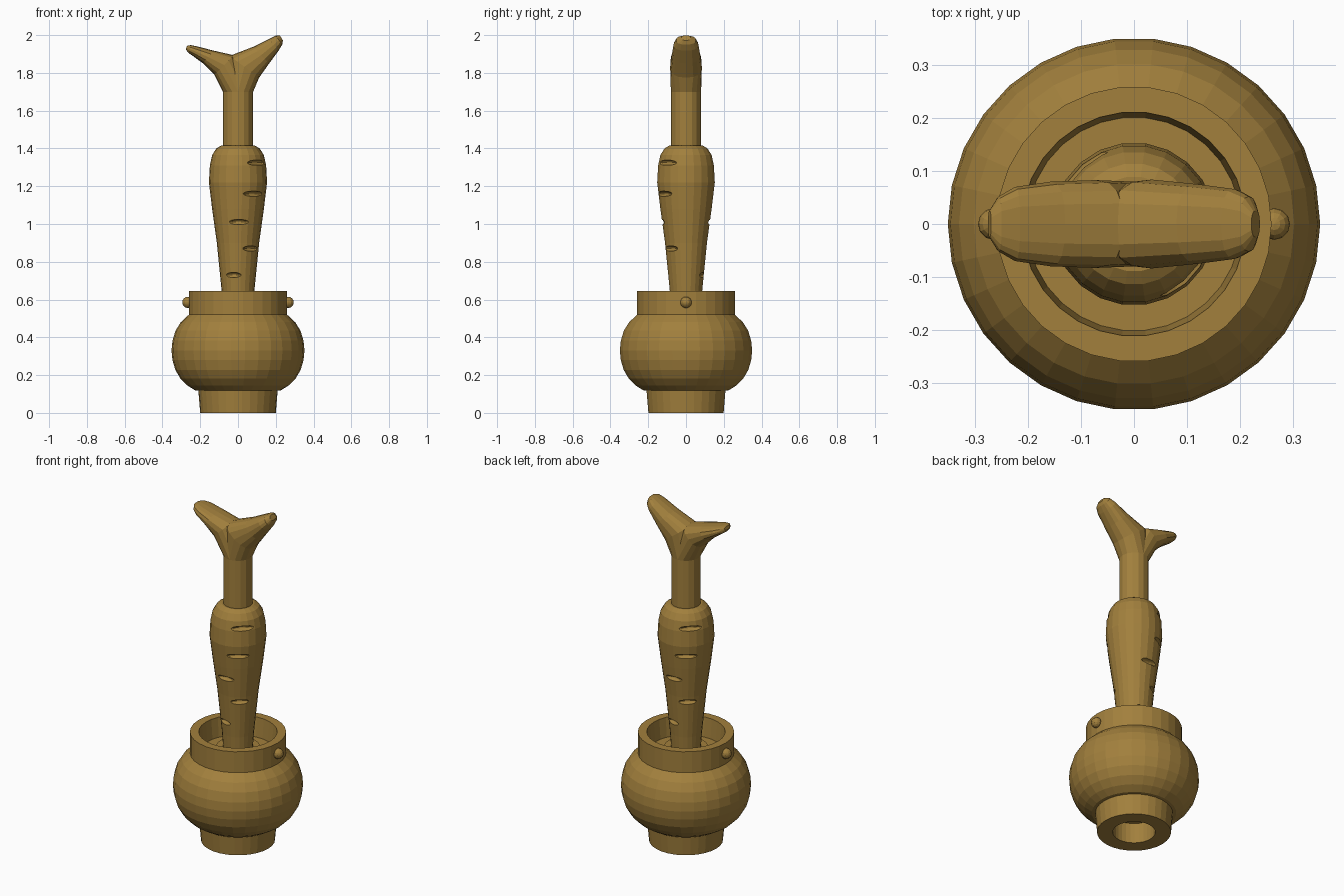
import bpy, bmesh
from math import sin, cos, pi, radians, copysign
from mathutils import Matrix, Vector

cube = bpy.data.objects.get("Cube")
if cube:
    bpy.data.objects.remove(cube, do_unlink=True)

# Single bronze colour
COLOR = (0.36, 0.215, 0.046, 1)
bronze = bpy.data.materials.new("bronze")
bronze.use_nodes = True
bronze.diffuse_color = COLOR
shader = bronze.node_tree.nodes["Principled BSDF"]
shader.inputs["Base Color"].default_value = COLOR
shader.inputs["Roughness"].default_value = 0.6


def finish(bm, name):
    bmesh.ops.recalc_face_normals(bm, faces=bm.faces)
    mesh = bpy.data.meshes.new(name)
    bm.to_mesh(mesh)
    bm.free()
    mesh.materials.append(bronze)
    obj = bpy.data.objects.new(name, mesh)
    bpy.context.collection.objects.link(obj)
    return obj


def loft(name, rings):
    """Skin rings of points and cap both ends."""
    bm = bmesh.new()
    loops = [[bm.verts.new(p) for p in ring] for ring in rings]
    n = len(loops[0])
    for a, b in zip(loops, loops[1:]):
        for i in range(n):
            j = (i + 1) % n
            bm.faces.new((a[i], a[j], b[j], b[i]))
    bm.faces.new(loops[0])
    bm.faces.new(loops[-1])
    return finish(bm, name)


def lathe(name, profile, sides):
    return loft(name, [[(r * cos(2 * pi * i / sides), r * sin(2 * pi * i / sides), z)
                        for i in range(sides)] for r, z in profile])


def ellipsoid(bm, matrix, u=12, v=8):
    bmesh.ops.create_uvsphere(bm, u_segments=u, v_segments=v, radius=1, matrix=matrix)


# Pot: recessed foot, round belly, collar and shallow inner floor
lathe("pot", [(0.115, 0.12), (0.115, 0), (0.2, 0), (0.21, 0.118), (0.228, 0.12),
              (0.268, 0.145), (0.305, 0.182), (0.332, 0.228), (0.347, 0.28),
              (0.352, 0.33), (0.347, 0.382), (0.331, 0.435), (0.303, 0.48),
              (0.26, 0.52), (0.26, 0.645), (0.212, 0.645), (0.202, 0.53)], 30)

# Low socket ring round the root
lathe("socket_ring", [(0.09, 0.525), (0.118, 0.525), (0.118, 0.56), (0.09, 0.56)], 24)

# Collar knobs
for side, label in ((1, "left"), (-1, "right")):
    bm = bmesh.new()
    ellipsoid(bm, Matrix.Translation((side * 0.265, 0, 0.585)) @ Matrix.Scale(0.03, 4))
    finish(bm, label + "_knob")

# Tapered root
ROOT = [(0.078, 0.52), (0.087, 0.65), (0.112, 0.9), (0.137, 1.08), (0.154, 1.22),
        (0.149, 1.31), (0.137, 1.365), (0.115, 1.4), (0.09, 1.415)]
root = lathe("carrot_root", ROOT, 22)


def root_radius(z):
    for (r0, z0), (r1, z1) in zip(ROOT, ROOT[1:]):
        if z0 <= z <= z1:
            return r0 + (r1 - r0) * (z - z0) / (z1 - z0)


# Creases cut into the root, repeated on the opposite side
bm = bmesh.new()
for angle, z, width in ((-45, 1.325, 0.085), (-55, 1.16, 0.08), (-88, 1.01, 0.06),
                        (-50, 0.87, 0.06), (-105, 0.73, 0.045)):
    for turn in (0, 180):
        ellipsoid(bm, Matrix.Rotation(radians(angle + turn), 4, 'Z')
                  @ Matrix.Translation((root_radius(z), 0, z))
                  @ Matrix.Diagonal((0.022, width, 0.014, 1)), 14, 8)
cutter = finish(bm, "crease_cutter")
cutter.hide_render = True
mod = root.modifiers.new("creases", 'BOOLEAN')
mod.operation = 'DIFFERENCE'
mod.solver = 'EXACT'
mod.object = cutter
carved = bpy.data.meshes.new_from_object(
    root.evaluated_get(bpy.context.evaluated_depsgraph_get()))
root.modifiers.clear()
root.data = carved
bpy.data.objects.remove(cutter, do_unlink=True)

# Stem
lathe("stem", [(0.08, 1.4), (0.08, 1.71)], 16)


# Forked leaf arms: each ring spans from an outer to an inner point, with a half width
def arm_ring(outer, inner, width, power, sides=16):
    a, b = (Vector((p[0], 0, p[1])) for p in (outer, inner))
    mid, half = (a + b) / 2, (a - b) / 2
    ring = []
    for i in range(sides):
        c, s = cos(2 * pi * i / sides), sin(2 * pi * i / sides)
        c, s = (copysign(abs(t) ** power, t) for t in (c, s))
        ring.append(mid + half * c + Vector((0, width * s, 0)))
    return ring


ARMS = {
    "left_leaf": [((0.08, 1.7), (-0.08, 1.7), 0.08),
                  ((0.112, 1.775), (-0.045, 1.89), 0.084),
                  ((0.165, 1.85), (0.08, 1.938), 0.075),
                  ((0.215, 1.918), (0.165, 1.98), 0.066),
                  ((0.234, 1.95), (0.2, 1.997), 0.052),
                  ((0.238, 1.972), (0.222, 1.998), 0.025)],
    "right_leaf": [((-0.08, 1.7), (0.08, 1.7), 0.08),
                   ((-0.125, 1.79), (-0.02, 1.893), 0.083),
                   ((-0.185, 1.85), (-0.13, 1.918), 0.08),
                   ((-0.235, 1.887), (-0.215, 1.94), 0.07),
                   ((-0.262, 1.905), (-0.25, 1.947), 0.052),
                   ((-0.276, 1.925), (-0.27, 1.943), 0.025)],
}
for name, rings in ARMS.items():
    loft(name, [arm_ring(*r, 1 if i == 0 else 0.8) for i, r in enumerate(rings)])
